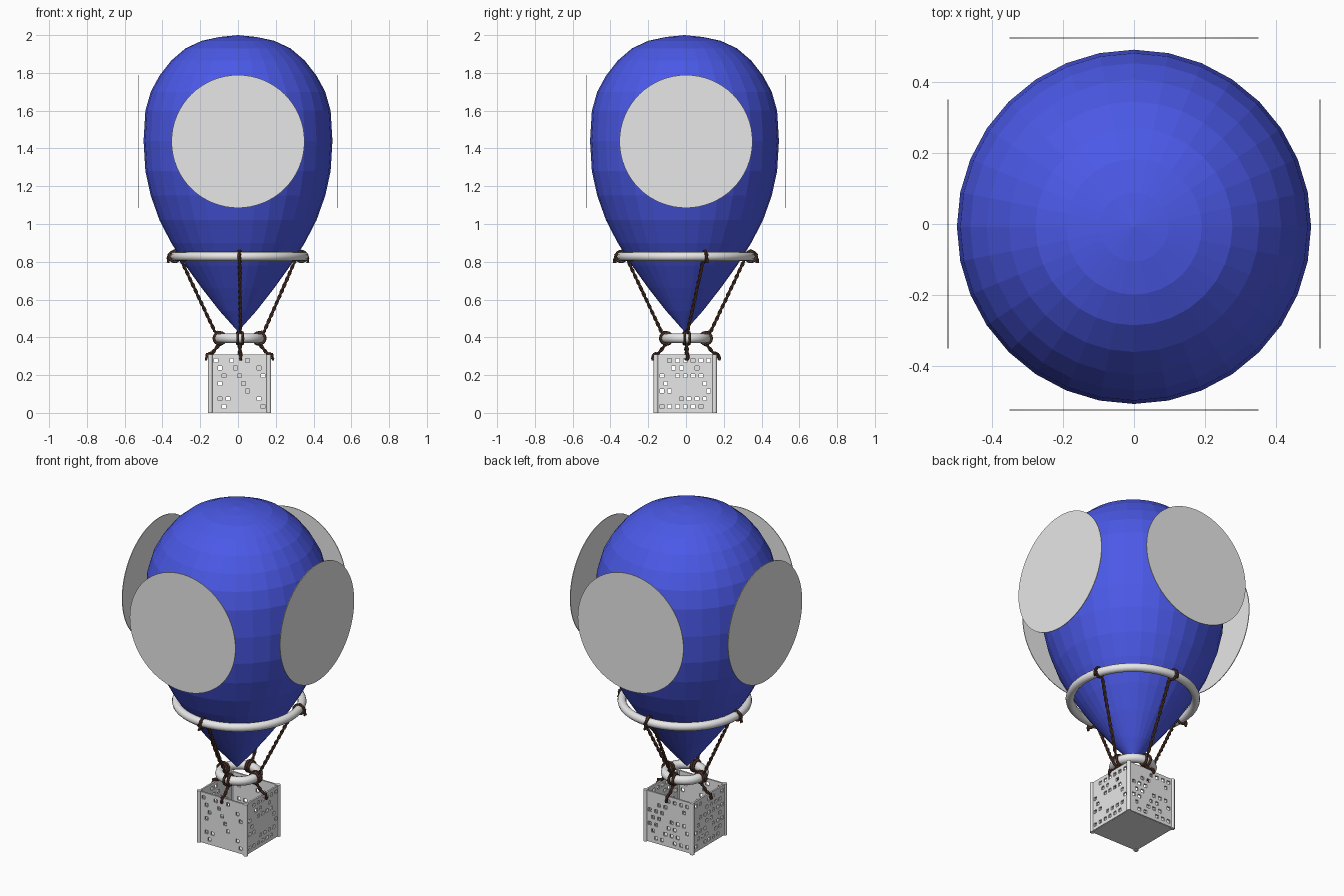
import bpy, bmesh, math, random
from math import pi, sin, cos, radians
from mathutils import Vector, Matrix

random.seed(4)
cube = bpy.data.objects.get("Cube")
if cube:
    bpy.data.objects.remove(cube, do_unlink=True)


def material(name, color):
    m = bpy.data.materials.new(name)
    m.use_nodes = True
    m.diffuse_color = (*color, 1)
    m.node_tree.nodes["Principled BSDF"].inputs["Base Color"].default_value = (*color, 1)
    return m


BLUE = material("balloon blue", (0.07, 0.1, 0.8))
GREY = material("light grey", (0.8, 0.8, 0.8))
BROWN = material("rope brown", (0.1, 0.045, 0.03))


def finish(name, mat, smooth=False):
    ob = bpy.context.object
    ob.name = ob.data.name = name
    ob.data.materials.clear()
    ob.data.materials.append(mat)
    if smooth:
        bpy.ops.object.shade_smooth_by_angle(angle=radians(40))
    return ob


def mesh_object(name, bm, mat):
    me = bpy.data.meshes.new(name)
    bm.to_mesh(me)
    bm.free()
    ob = bpy.data.objects.new(name, me)
    bpy.context.collection.objects.link(ob)
    me.materials.append(mat)
    return ob


def torus(name, mat, loc, major, minor, rot=(0, 0, 0), segs=(48, 12)):
    bpy.ops.mesh.primitive_torus_add(location=loc, rotation=rot, major_radius=major,
                                     minor_radius=minor, major_segments=segs[0],
                                     minor_segments=segs[1])
    return finish(name, mat, True)


# Envelope: a faceted sphere whose rings are restacked into a teardrop
RING_Z = [1.99, 1.97, 1.93, 1.865, 1.785, 1.70, 1.60, 1.44,
          1.28, 1.15, 1.02, 0.9, 0.78, 0.66, 0.54]
bpy.ops.mesh.primitive_uv_sphere_add(segments=32, ring_count=16, radius=0.5,
                                     location=(0, -0.008, 0))
envelope = finish("envelope", BLUE)
for v in envelope.data.vertices:
    ring = round(math.acos(max(-1, min(1, v.co.z / 0.5))) / pi * 16)
    v.co.z = 2.0 if ring == 0 else 0.43 if ring == 16 else RING_Z[ring - 1]

# Four thin round panels around the envelope
for side, a in zip(("left", "back", "right", "front"), range(4)):
    ang = a * pi / 2
    bpy.ops.mesh.primitive_cylinder_add(
        vertices=64, radius=0.352, depth=0.004, rotation=(0, pi / 2, ang),
        location=(0.525 * cos(ang), 0.525 * sin(ang), 1.437))
    finish(side + "_round_panel", GREY)

# Hoops
CX = 0.008
BIG_R, BIG_Z, SMALL_R, SMALL_Z = 0.343, 0.828, 0.105, 0.395
torus("upper_hoop", GREY, (CX, 0, BIG_Z), BIG_R, 0.024)
torus("lower_hoop", GREY, (CX, 0, SMALL_Z), SMALL_R, 0.026)


# Ropes: two strands twisted around a path
def rope(name, path):
    curve = bpy.data.curves.new(name, "CURVE")
    curve.dimensions = "3D"
    curve.bevel_depth = 0.0058
    curve.bevel_resolution = 1
    curve.use_fill_caps = True
    for phase in (0, pi):
        pts, run = [], 0
        for p, q in zip(path, path[1:]):
            d = q - p
            u = d.orthogonal().normalized()
            w = d.normalized().cross(u)
            n = max(2, int(d.length / 0.008))
            for i in range(n):
                t = run + d.length * i / n
                ang = t * 2 * pi / 0.07 + phase
                pts.append(p + d * i / n + (u * cos(ang) + w * sin(ang)) * 0.0045)
            run += d.length
        pts.append(path[-1])
        s = curve.splines.new("POLY")
        s.points.add(len(pts) - 1)
        for sp, co in zip(s.points, pts):
            sp.co = (*co, 1)
    ob = bpy.data.objects.new(name, curve)
    bpy.context.collection.objects.link(ob)
    bpy.ops.object.select_all(action="DESELECT")
    ob.select_set(True)
    bpy.context.view_layer.objects.active = ob
    bpy.ops.object.convert(target="MESH")
    finish(name, BROWN, True)


def polar(r, ang, z):
    return Vector((CX + r * cos(ang), r * sin(ang), z))


for side, top, low in (("left", 17, 3), ("back", 90, 90), ("right", 180, 180),
                       ("front", 270, 272)):
    a, b = radians(top), radians(low)
    # Long rope hooked over the upper hoop and tied to the lower hoop
    rope(side + "_long_rope", [polar(r, a, z) for r, z in (
        (0.378, 0.795), (0.374, 0.835), (0.345, 0.858), (0.315, 0.835), (0.305, 0.80))]
        + [polar(0.128, b, 0.425), polar(0.105, b, 0.428)])
    # Short rope from the lower hoop over the basket edge
    rope(side + "_short_rope", [polar(r, b, z) for r, z in (
        (0.082, 0.41), (0.085, 0.37), (0.11, 0.36), (0.145, 0.316),
        (0.17, 0.312), (0.178, 0.28))])
    for k, (r, ang, z, tube) in enumerate(((BIG_R, a, BIG_Z, 0.028),
                                           (SMALL_R, b - 0.1, SMALL_Z, 0.031),
                                           (SMALL_R, b + 0.1, SMALL_Z, 0.031))):
        torus(f"{side}_knot_{k + 1}", BROWN, polar(r, ang, z), tube, 0.0075,
              (pi / 2, 0, ang), (16, 6))

# Basket walls: panels pierced by scattered square holes
HALF, TOP, N = 0.155, 0.308, 15
for side, k in (("left", 0), ("back", 1), ("right", 2), ("front", 3)):
    bm = bmesh.new()
    bmesh.ops.create_grid(bm, x_segments=N, y_segments=N, size=0.5)
    holes = []
    for f in bm.faces:
        c = f.calc_center_median()
        i, j = int((c.x + 0.5) * N), int((c.y + 0.5) * N)
        if j % 2 and 0 < i < N - 1 and (i + j // 2) % 2 and random.random() < 0.62:
            holes.append(f)
    bmesh.ops.delete(bm, geom=holes, context="FACES")
    turn = Matrix.Rotation(k * pi / 2, 4, "Z")
    for v in bm.verts:
        v.co = turn @ Vector((HALF, v.co.x * 2 * HALF, 0.004 + (v.co.y + 0.5) * (TOP - 0.004)))
        v.co.x += CX
        v.co.y -= 0.004
    wall = mesh_object(side + "_basket_wall", bm, GREY)
    mod = wall.modifiers.new("thickness", "SOLIDIFY")
    mod.thickness = 0.01
    mod.offset = 0

# Basket floor and corner posts
bpy.ops.mesh.primitive_cube_add(size=1, location=(CX, -0.004, 0.009))
floor = finish("basket_floor", GREY)
floor.scale = (2 * HALF, 2 * HALF, 0.012)
for sx, xname in ((1, "left"), (-1, "right")):
    for sy, yname in ((-1, "front"), (1, "back")):
        bpy.ops.mesh.primitive_cylinder_add(
            vertices=12, radius=0.013, depth=0.31,
            location=(CX + sx * HALF, -0.004 + sy * HALF, 0.155))
        finish(f"{yname}_{xname}_basket_post", GREY, True)
